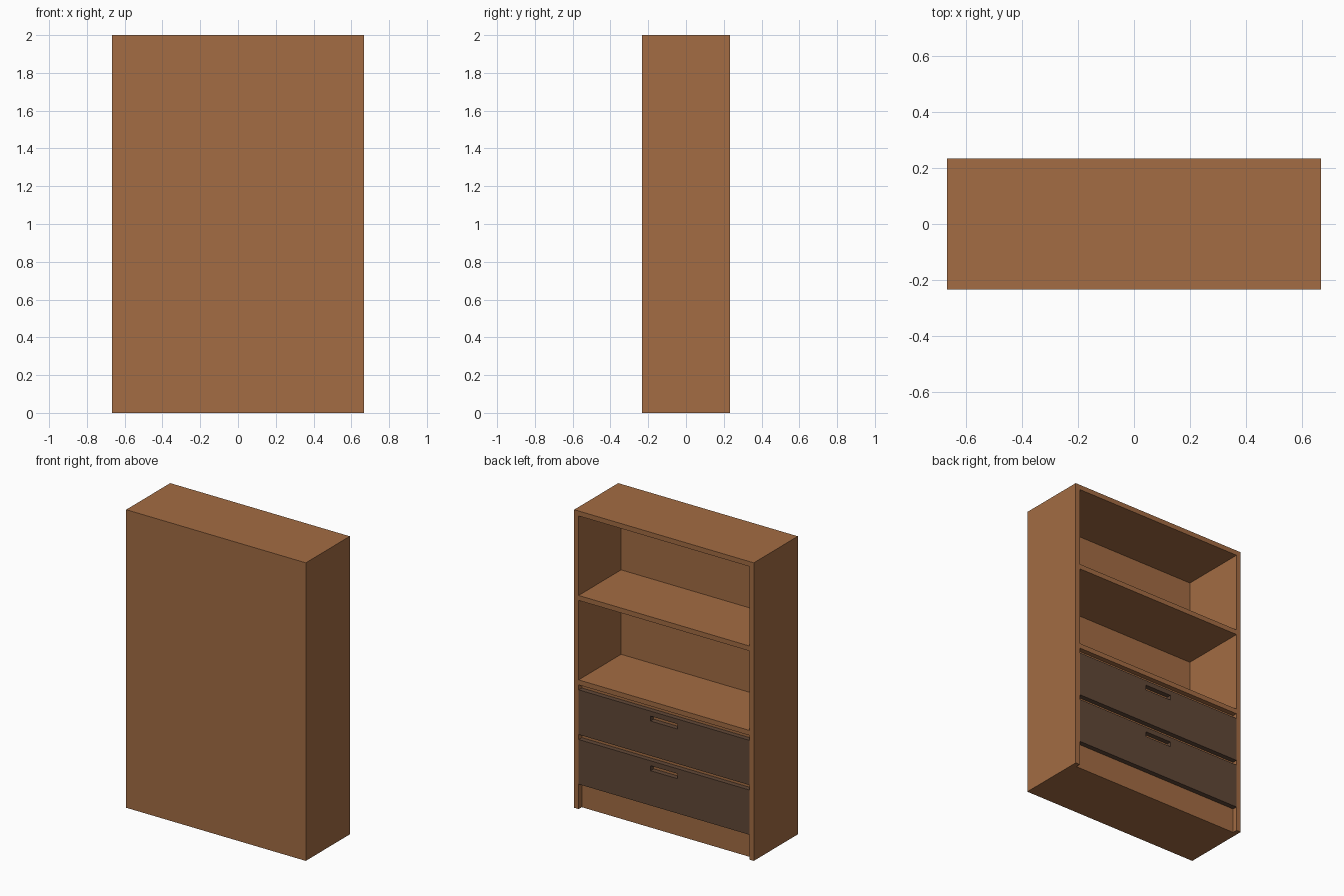
import bpy
import bmesh
from mathutils import Vector

if "Cube" in bpy.data.objects:
    bpy.data.objects.remove(bpy.data.objects["Cube"])

W, D, H = 0.6667, 0.2333, 2.0   # half width, half depth, full height
T = 0.0333                      # board thickness


def material(name, rgb):
    lin = [((c / 255 + 0.055) / 1.055) ** 2.4 for c in rgb]
    mat = bpy.data.materials.new(name)
    mat.diffuse_color = (*lin, 1.0)
    mat.use_nodes = True
    mat.node_tree.nodes["Principled BSDF"].inputs["Base Color"].default_value = mat.diffuse_color
    return mat


WOOD = material("warm_wood", (163, 108, 67))
DARK = material("dark_wood", (97, 72, 55))


def box(name, lo, hi, mat):
    """Axis-aligned box between two corners."""
    lo, hi = Vector(lo), Vector(hi)
    mesh = bpy.data.meshes.new(name)
    bm = bmesh.new()
    bmesh.ops.create_cube(bm, size=1.0)
    bmesh.ops.scale(bm, vec=hi - lo, verts=bm.verts)
    bmesh.ops.translate(bm, vec=(lo + hi) / 2, verts=bm.verts)
    bm.to_mesh(mesh)
    bm.free()
    mesh.materials.append(mat)
    obj = bpy.data.objects.new(name, mesh)
    bpy.context.collection.objects.link(obj)
    return obj


def cut(target, lo, hi):
    """Subtract a box from the target and remove the cutter."""
    cutter = box("cutter", lo, hi, target.data.materials[0])
    cutter.hide_render = True
    mod = target.modifiers.new("cut", 'BOOLEAN')
    mod.operation = 'DIFFERENCE'
    mod.solver = 'EXACT'
    mod.object = cutter
    bpy.context.view_layer.objects.active = target
    bpy.ops.object.modifier_apply(modifier=mod.name)
    bpy.data.objects.remove(cutter, do_unlink=True)


# Cabinet body: two open shelves, then a shallow recess for drawers and plinth
body = box("cabinet_body", (-W, -D, 0), (W, D, H), WOOD)
inner = W - T
for z0, z1 in ((1.4333, 1.9667), (0.8667, 1.4)):
    cut(body, (-inner, -D + 0.0167, z0), (inner, D + 0.1, z1))
cut(body, (-inner, D - T, -0.1), (inner, D + 0.1, 0.8333))

# Drawer fronts with a slot handle near the top edge
for name, z0 in (("upper_drawer_front", 0.5), ("lower_drawer_front", 0.1667)):
    front = box(name, (-inner, D - T, z0), (inner, D, z0 + 0.3), DARK)
    top = z0 + 0.3
    cut(front, (-0.1, D - 0.1, top - 2 * T), (0.1, D + 0.1, top - T))
